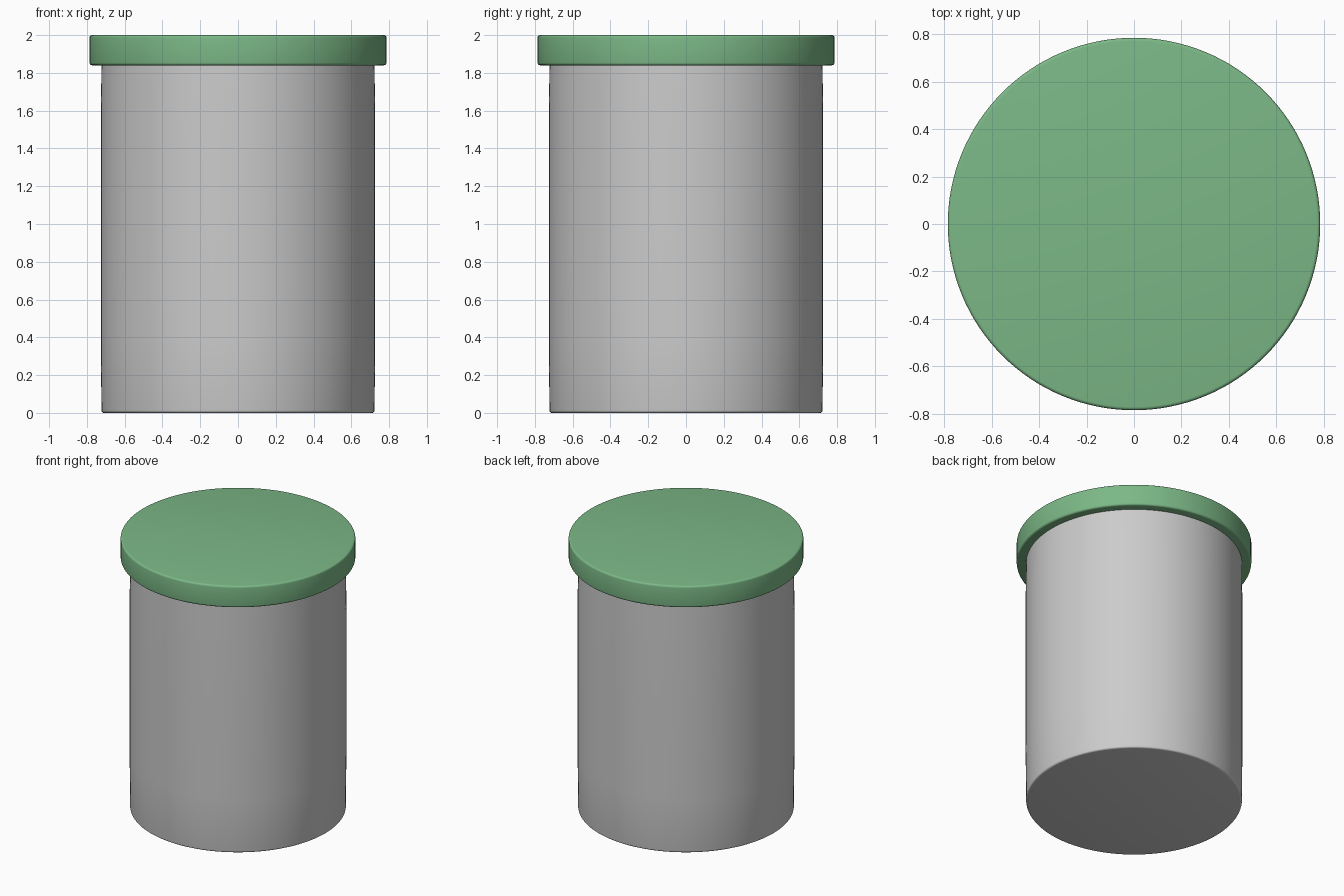
import bpy, bmesh, math

if "Cube" in bpy.data.objects:
    bpy.data.objects.remove(bpy.data.objects["Cube"])

SIDES = 128


def lathe(name, profile, color=None):
    """Revolve a (radius, z) profile around z and cap both ends."""
    bm = bmesh.new()
    rings = []
    for r, z in profile:
        rings.append([bm.verts.new((r * math.cos(2 * math.pi * i / SIDES),
                                    r * math.sin(2 * math.pi * i / SIDES), z))
                      for i in range(SIDES)])
    for low, high in zip(rings, rings[1:]):
        for i in range(SIDES):
            j = (i + 1) % SIDES
            bm.faces.new((low[i], low[j], high[j], high[i]))
    bm.faces.new(rings[0][::-1])
    bm.faces.new(rings[-1])
    mesh = bpy.data.meshes.new(name)
    bm.to_mesh(mesh)
    bm.free()
    obj = bpy.data.objects.new(name, mesh)
    bpy.context.collection.objects.link(obj)
    if color:
        mat = bpy.data.materials.new(name + "_paint")
        mat.diffuse_color = color
        mat.use_nodes = True
        mat.node_tree.nodes["Principled BSDF"].inputs["Base Color"].default_value = mat.diffuse_color
        mesh.materials.append(mat)
    bpy.ops.object.select_all(action='DESELECT')
    obj.select_set(True)
    bpy.context.view_layer.objects.active = obj
    bpy.ops.object.shade_smooth_by_angle(angle=math.radians(35))
    return obj


def rounded(r, z, b, start, steps=4):
    """Quarter-round corner of size b centred at (r, z), sweeping 90 degrees."""
    return [(r + b * math.cos(math.radians(start + 90 * k / steps)),
             z + b * math.sin(math.radians(start + 90 * k / steps)))
            for k in range(steps + 1)]


# Canister body, very slightly fuller in the middle, softened bottom edge
body = rounded(0.71, 0.013, 0.013, -90)
body += [(0.726, 0.4), (0.726, 1.5), (0.723, 1.86)]
lathe("canister_body", body)

# Overhanging lid with softened rims
lid = rounded(0.772, 1.854, 0.014, -90) + rounded(0.772, 1.986, 0.014, 0)
lathe("lid", lid, (0.2, 0.48, 0.24, 1.0))
